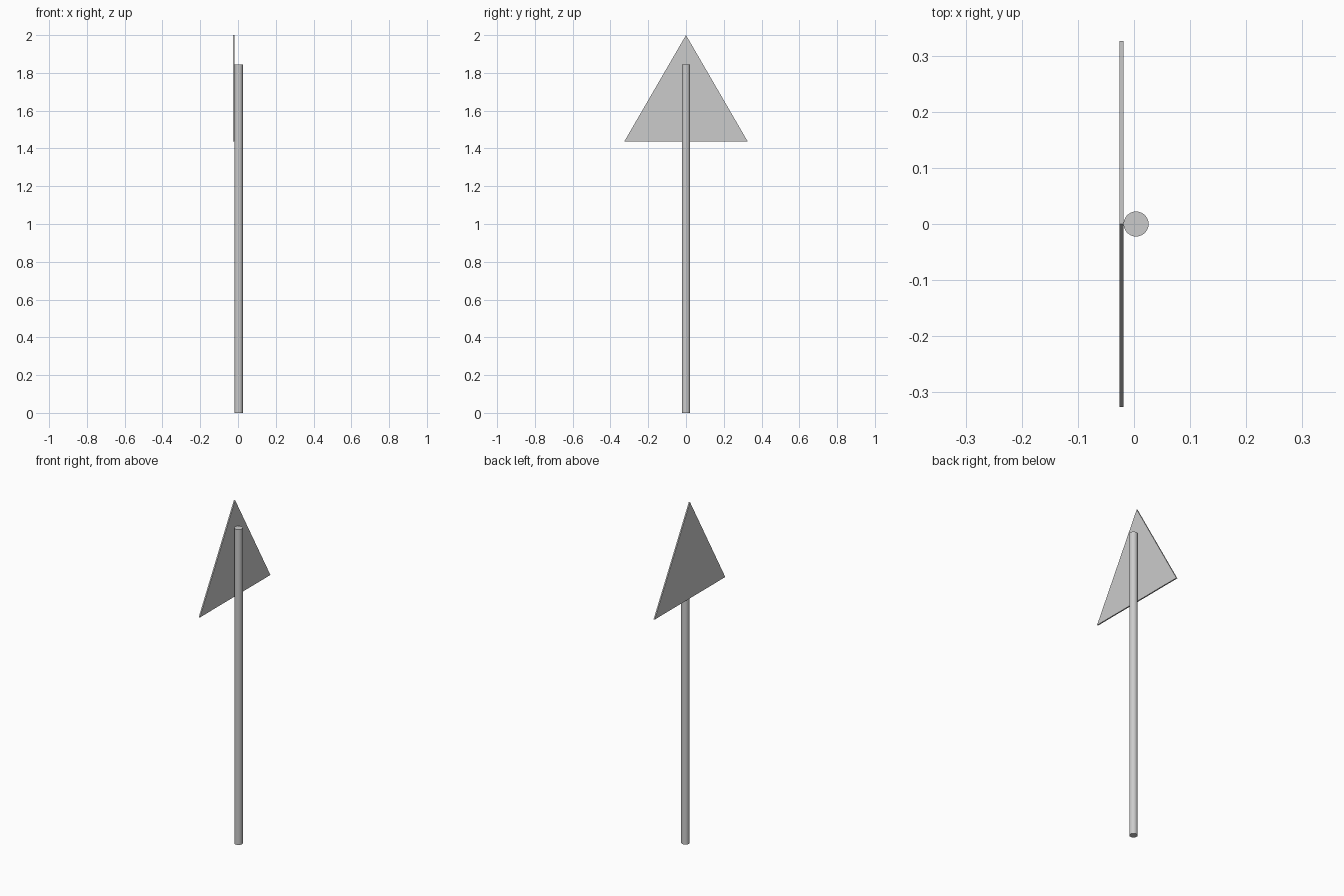
import bpy, bmesh

if "Cube" in bpy.data.objects:
    bpy.data.objects.remove(bpy.data.objects["Cube"])

# Round post, standing on the ground
bpy.ops.mesh.primitive_cylinder_add(vertices=32, radius=0.0223, depth=1.844,
                                    location=(0.0037, 0, 0.922))
post = bpy.context.object
post.name = "post"
bpy.ops.object.shade_smooth_by_angle()

# Thin triangular sign plate, fixed to the -x side of the post
back_x, front_x = -0.026, -0.0186
profile = [(-0.326, 1.438), (0.326, 1.438), (0, 2.0)]
bm = bmesh.new()
face = bm.faces.new([bm.verts.new((back_x, y, z)) for y, z in profile])
ext = bmesh.ops.extrude_face_region(bm, geom=[face])
verts = [g for g in ext["geom"] if isinstance(g, bmesh.types.BMVert)]
bmesh.ops.translate(bm, verts=verts, vec=(front_x - back_x, 0, 0))
bmesh.ops.recalc_face_normals(bm, faces=bm.faces)
mesh = bpy.data.meshes.new("sign_plate")
bm.to_mesh(mesh)
bm.free()
bpy.context.collection.objects.link(bpy.data.objects.new("sign_plate", mesh))
